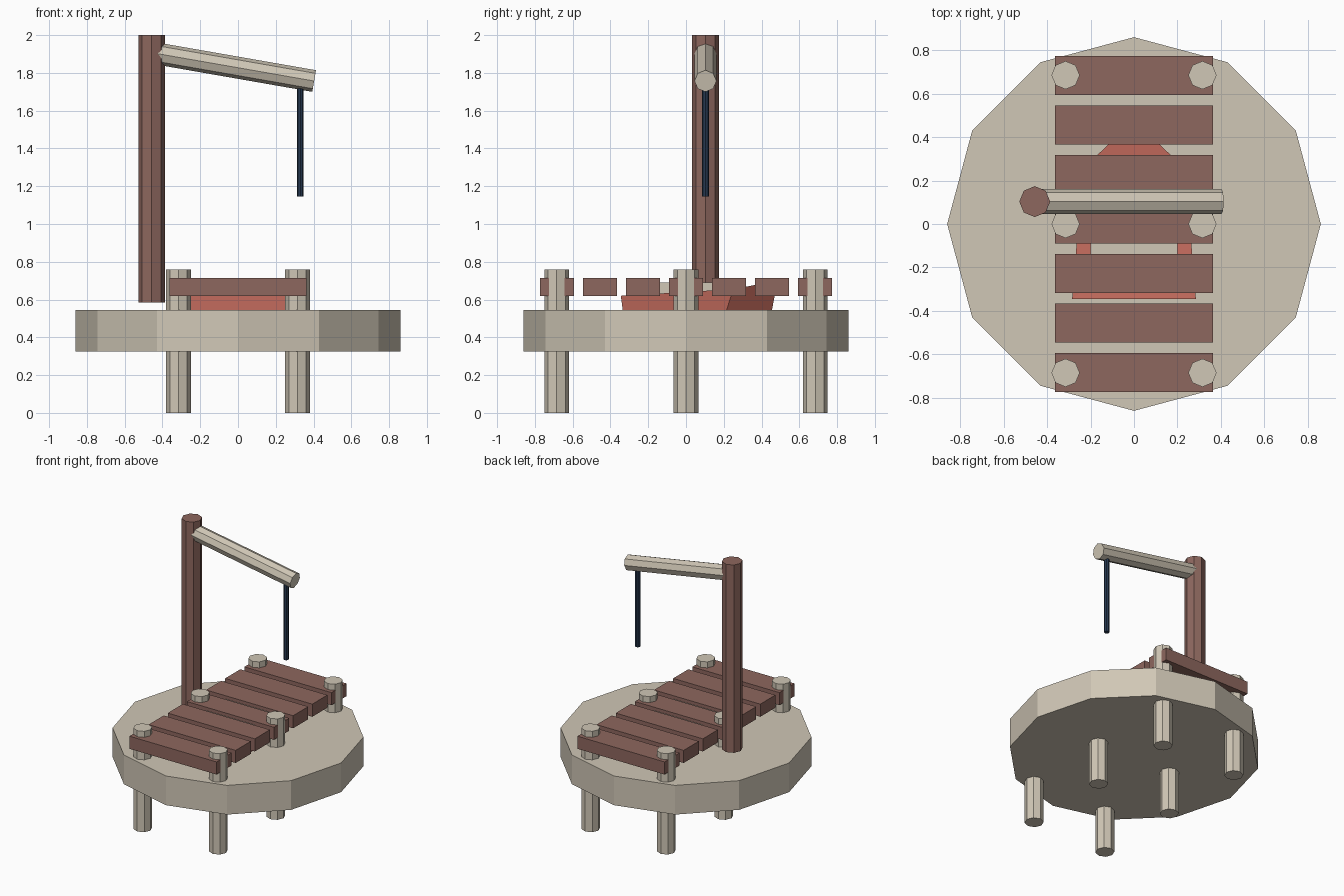
import bpy, bmesh, math
from mathutils import Vector

if "Cube" in bpy.data.objects:
    bpy.data.objects.remove(bpy.data.objects["Cube"])


def material(name, rgb):
    m = bpy.data.materials.new(name)
    lin = [(c / 255 / 12.92) if c < 11 else ((c / 255 + 0.055) / 1.055) ** 2.4 for c in rgb]
    m.diffuse_color = (*lin, 1)
    m.use_nodes = True
    m.node_tree.nodes["Principled BSDF"].inputs["Base Color"].default_value = m.diffuse_color
    return m


STONE = material("pale stone", (208, 199, 182))
WOOD = material("brown wood", (141, 103, 94))
RED = material("faded red", (208, 114, 99))
NAVY = material("navy rope", (38, 56, 80))


def finish(name, bm, mat):
    bmesh.ops.recalc_face_normals(bm, faces=bm.faces)
    mesh = bpy.data.meshes.new(name)
    bm.to_mesh(mesh)
    bm.free()
    mesh.materials.append(mat)
    ob = bpy.data.objects.new(name, mesh)
    bpy.context.collection.objects.link(ob)
    return ob


def rod(name, a, b, r, sides, mat):
    """Flat-sided cylinder from point a to point b, with a corner on each axis."""
    a, b = Vector(a), Vector(b)
    d = (b - a).normalized()
    side = Vector((1, 0, 0)) if abs(d.z) > 0.9 else Vector((0, 1, 0))
    up = d.cross(side)
    bm = bmesh.new()
    rings = []
    for p in (a, b):
        ring = []
        for i in range(sides):
            t = 2 * math.pi * i / sides
            ring.append(bm.verts.new(p + r * (math.cos(t) * side + math.sin(t) * up)))
        bm.faces.new(ring)
        rings.append(ring)
    for i in range(sides):
        j = (i + 1) % sides
        bm.faces.new((rings[0][i], rings[0][j], rings[1][j], rings[1][i]))
    return finish(name, bm, mat)


def box(name, lo, hi, mat):
    bm = bmesh.new()
    bmesh.ops.create_cube(bm, size=1)
    for v in bm.verts:
        v.co = [(l + h) / 2 + c * (h - l) for l, h, c in zip(lo, hi, v.co)]
    return finish(name, bm, mat)


# Round twelve-sided base
rod("base_disc", (0, 0, 0.325), (0, 0, 0.545), 0.86, 12, STONE)

# Pier piles and planks
for y in (-0.685, 0, 0.685):
    for x in (-0.315, 0.315):
        rod("pier_pile", (x, y, 0), (x, y, 0.76), 0.065, 8, STONE)
for i in range(-3, 4):
    y = i * 0.228
    box("pier_plank", (-0.363, y - 0.09, 0.62), (0.363, y + 0.09, 0.715), WOOD)

# Tall post, sloping arm and hanging rope
rod("tall_post", (-0.457, 0.103, 0.585), (-0.457, 0.103, 2.0), 0.071, 8, WOOD)
rod("sloping_arm", (-0.45, 0.103, 1.906), (0.403, 0.103, 1.757), 0.058, 8, STONE)
rod("hanging_rope", (0.33, 0.103, 1.145), (0.33, 0.103, 1.75), 0.018, 8, NAVY)

# Small boat under the planks: pointed bow at +y, hollow middle
bm = bmesh.new()
rim = [bm.verts.new(p) for p in ((-0.285, -0.345, 0.62), (0.285, -0.345, 0.62),
                                 (0.236, 0.25, 0.655), (0, 0.485, 0.70), (-0.236, 0.25, 0.655))]
keel = [bm.verts.new(p) for p in ((-0.265, -0.335, 0.545), (0.265, -0.335, 0.545),
                                  (0.215, 0.215, 0.545), (0, 0.455, 0.545), (-0.215, 0.215, 0.545))]
inner = [(-0.205, -0.28, 0.622), (0.205, -0.28, 0.622), (0.18, 0.22, 0.653), (-0.18, 0.22, 0.653)]
top = [bm.verts.new(p) for p in inner]
floor = [bm.verts.new((x, y, 0.56)) for x, y, z in inner]
bm.faces.new(keel)
bm.faces.new(floor)
for i in range(5):
    j = (i + 1) % 5
    bm.faces.new((rim[i], rim[j], keel[j], keel[i]))
for i in range(4):
    j = (i + 1) % 4
    bm.faces.new((top[i], top[j], floor[j], floor[i]))
for quad in ((rim[0], rim[1], top[1], top[0]), (rim[1], rim[2], top[2], top[1]),
             (rim[2], rim[4], top[3], top[2]), (rim[4], rim[0], top[0], top[3]),
             (rim[2], rim[3], rim[4])):
    bm.faces.new(quad)
finish("boat_hull", bm, RED)

# Pale seat inside the boat
box("boat_seat", (-0.2, -0.2, 0.58), (0.2, 0.2, 0.69), STONE)
